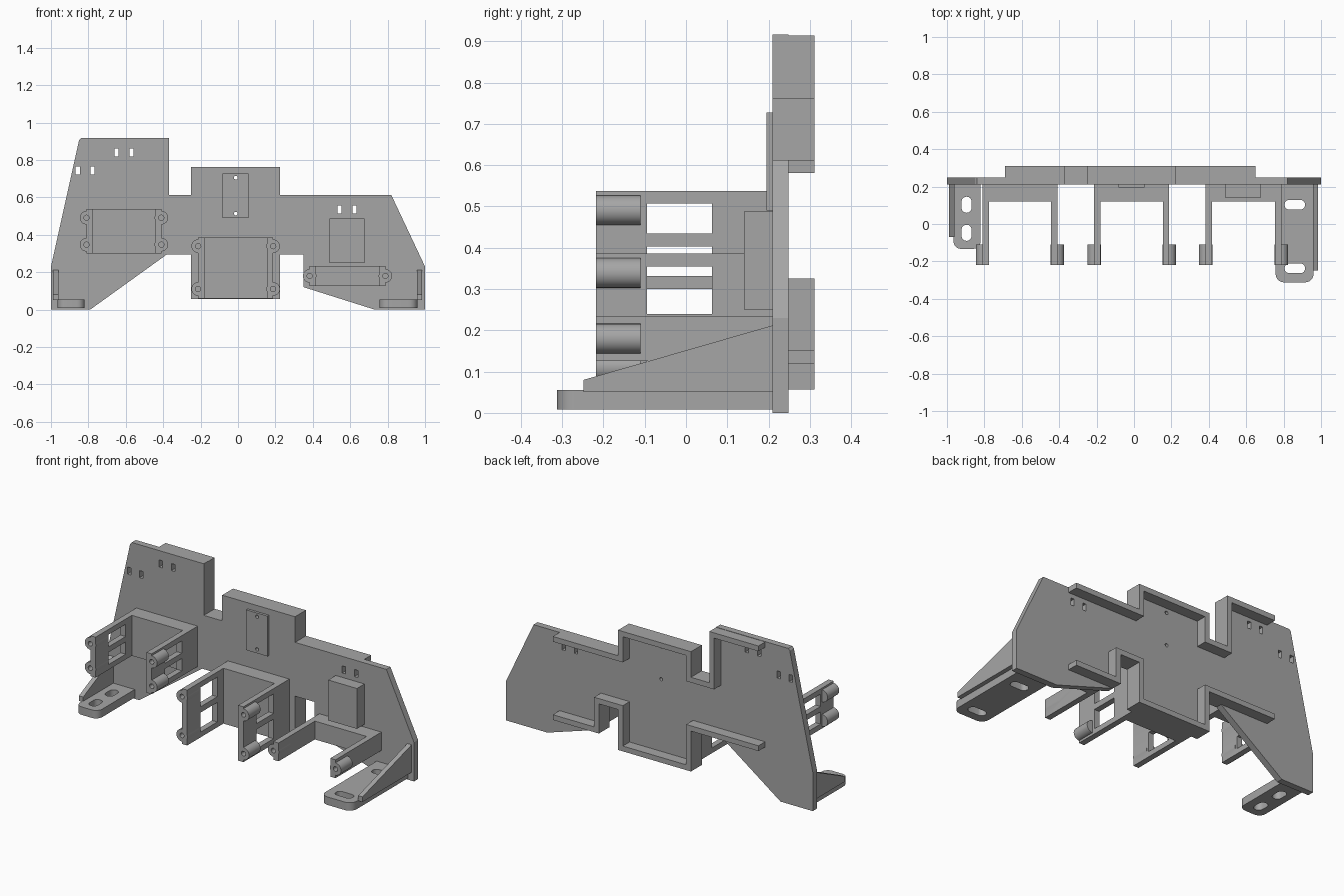
import bpy, bmesh, math
from mathutils import Vector

cube = bpy.data.objects.get("Cube")
if cube:
    bpy.data.objects.remove(cube, do_unlink=True)

# Single grey material
GREY = bpy.data.materials.new("mid grey")
GREY.use_nodes = True
COLOUR = (0.38, 0.38, 0.38, 1)
GREY.diffuse_color = COLOUR
GREY.node_tree.nodes["Principled BSDF"].inputs["Base Color"].default_value = COLOUR


def prism(name, pts, axis, lo, hi):
    """Extrude a 2D outline along an axis from lo to hi."""
    place = {"x": lambda a, b, t: (t, a, b),
             "y": lambda a, b, t: (a, t, b),
             "z": lambda a, b, t: (a, b, t)}[axis]
    bm = bmesh.new()
    face = bm.faces.new([bm.verts.new(place(a, b, lo)) for a, b in pts])
    ext = bmesh.ops.extrude_face_region(bm, geom=[face])
    verts = [v for v in ext["geom"] if isinstance(v, bmesh.types.BMVert)]
    bmesh.ops.translate(bm, verts=verts, vec=Vector(place(0, 0, hi - lo)))
    bmesh.ops.recalc_face_normals(bm, faces=bm.faces)
    mesh = bpy.data.meshes.new(name)
    bm.to_mesh(mesh)
    bm.free()
    mesh.materials.append(GREY)
    obj = bpy.data.objects.new(name, mesh)
    bpy.context.collection.objects.link(obj)
    return obj


def rect(a0, a1, b0, b1):
    return [(a0, b0), (a1, b0), (a1, b1), (a0, b1)]


def circle(a, b, r, n=24):
    return [(a + r * math.cos(2 * math.pi * i / n),
             b + r * math.sin(2 * math.pi * i / n)) for i in range(n)]


def rounded(a0, a1, b0, b1, r, back_r=None, n=6):
    """Rectangle with rounded corners; back_r=0 keeps the far corners square."""
    back_r = r if back_r is None else back_r
    pts = []
    for a, b, sa, sb, start, rad in ((a0, b0, 1, 1, 180, r), (a1, b0, -1, 1, 270, r),
                                     (a1, b1, -1, -1, 0, back_r), (a0, b1, 1, -1, 90, back_r)):
        if rad == 0:
            pts.append((a, b))
            continue
        for i in range(n + 1):
            t = math.radians(start + 90 * i / n)
            pts.append((a + sa * rad + rad * math.cos(t), b + sb * rad + rad * math.sin(t)))
    return pts


def combine(obj, tools, operation):
    """Apply booleans and remove the tool objects."""
    for tool in tools:
        tool.hide_render = True
        mod = obj.modifiers.new("bool", "BOOLEAN")
        mod.operation, mod.solver, mod.object = operation, "EXACT", tool
    deps = bpy.context.evaluated_depsgraph_get()
    mesh = bpy.data.meshes.new_from_object(obj.evaluated_get(deps))
    obj.modifiers.clear()
    obj.data = mesh
    for tool in tools:
        bpy.data.objects.remove(tool, do_unlink=True)


def smooth(obj):
    bpy.ops.object.select_all(action="DESELECT")
    obj.select_set(True)
    bpy.context.view_layer.objects.active = obj
    bpy.ops.object.shade_smooth_by_angle(angle=math.radians(35))


FRONT, BACK = 0.21, 0.248   # y of the two faces of the main plate

# Main plate with slots and screw holes
outline = [(-1, 0), (-0.79, 0), (-0.38, 0.295), (-0.25, 0.295), (-0.25, 0.057),
           (0.225, 0.057), (0.225, 0.295), (0.35, 0.295), (0.35, 0.12), (0.73, 0),
           (1, 0), (1, 0.23), (0.82, 0.612), (0.225, 0.612), (0.225, 0.763),
           (-0.25, 0.763), (-0.25, 0.612), (-0.37, 0.612), (-0.37, 0.916),
           (-0.84, 0.916), (-0.85, 0.905), (-1, 0.23)]
SLOTS = [(-0.65, 0.84), (-0.57, 0.84), (-0.857, 0.743), (-0.778, 0.743),
         (0.543, 0.535), (0.623, 0.535)]
SCREWS = [(-0.012, 0.705), (-0.012, 0.513)]


def screw_cutters():
    return [prism("cutter", circle(x, z, 0.01, 16), "y", 0.1, 0.4) for x, z in SCREWS]


plate = prism("main_plate", outline, "y", FRONT, BACK)
combine(plate, screw_cutters() + [
    prism("cutter", rect(x - 0.011, x + 0.011, z - 0.021, z + 0.021), "y", 0.1, 0.4)
    for x, z in SLOTS], "DIFFERENCE")

# Small cover plate and solid block on the front face
cover = prism("cover_plate", rect(-0.083, 0.056, 0.49, 0.727), "y", 0.195, FRONT)
combine(cover, screw_cutters(), "DIFFERENCE")
prism("mounting_block", rect(0.49, 0.677, 0.25, 0.488), "y", 0.14, FRONT)


# Stiffening ribs following the stepped edges on the back
def rib(name, path, width=0.031):
    path = [Vector(p) for p in path]
    normals = []
    for p, q in zip(path, path[1:]):
        d = (q - p).normalized()
        normals.append(Vector((d.y, -d.x)))
    inner = []
    for i, p in enumerate(path):
        near = {tuple(n) for n in normals[max(i - 1, 0):i + 1]}
        inner.append(p + width * sum((Vector(n) for n in near), Vector((0, 0))))
    prism(name, [tuple(p) for p in path + inner[::-1]], "y", BACK, 0.311)


rib("upper_rib", [(-0.69, 0.914), (-0.37, 0.914), (-0.37, 0.612), (-0.25, 0.612),
                  (-0.25, 0.763), (0.225, 0.763), (0.225, 0.612), (0.65, 0.612)])
rib("lower_rib", [(0.65, 0.12), (0.35, 0.12), (0.35, 0.295), (0.225, 0.295),
                  (0.225, 0.057), (-0.25, 0.057), (-0.25, 0.295), (-0.69, 0.295)])


# U-shaped brackets with arm windows and screw bosses
def bracket(name, x0, x1, z0, z1, boss_z, windows):
    t, tip, web = 0.034, -0.218, 0.12
    u = [(x0, FRONT), (x0, tip), (x0 + t, tip), (x0 + t, web),
         (x1 - t, web), (x1 - t, tip), (x1, tip), (x1, FRONT)]
    obj = prism(name, u, "z", z0, z1)
    spots = [(x, z) for x in (x0, x1) for z in boss_z]
    if windows:
        combine(obj, [prism("cutter", rect(-0.095, 0.063, a, b), "x", x0 - 0.1, x1 + 0.1)
                      for a, b in windows], "DIFFERENCE")
    combine(obj, [prism("boss", circle(x, z, 0.036, 32), "y", tip, -0.11)
                  for x, z in spots], "UNION")
    combine(obj, [prism("cutter", circle(x, z, 0.014, 16), "y", tip - 0.05, -0.13)
                  for x, z in spots], "DIFFERENCE")
    smooth(obj)


bracket("right_bracket", -0.81, -0.41, 0.30, 0.538, (0.491, 0.347),
        [(0.435, 0.507), (0.331, 0.403)])
bracket("centre_bracket", -0.213, 0.188, 0.06, 0.386, (0.339, 0.11),
        [(0.24, 0.355), (0.091, 0.206)])
bracket("left_bracket", 0.383, 0.788, 0.126, 0.234, (0.18,), [])


# Feet with rounded fronts, slots and triangular gussets
def foot(side, x0, x1, y0, r, slots, half, gusset_x, gusset_y):
    obj = prism(side + "_foot", rounded(x0, x1, y0, FRONT, r, 0), "z", 0.008, 0.055)
    w, h = half
    combine(obj, [prism("cutter", rounded(x - w, x + w, y - h, y + h, min(w, h) * 0.98),
                        "z", -0.1, 0.2) for x, y in slots], "DIFFERENCE")
    smooth(obj)
    prism(side + "_gusset", [(FRONT, 0.05), (FRONT, 0.212), (gusset_y, 0.08), (gusset_y, 0.05)],
          "x", *gusset_x)


foot("right", -0.965, -0.82, -0.133, 0.04, [(-0.895, 0.103), (-0.895, -0.047)],
     (0.027, 0.043), (-0.988, -0.96), -0.07)
foot("left", 0.757, 0.96, -0.312, 0.045, [(0.86, 0.103), (0.86, -0.237)],
     (0.055, 0.026), (0.957, 0.985), -0.248)
